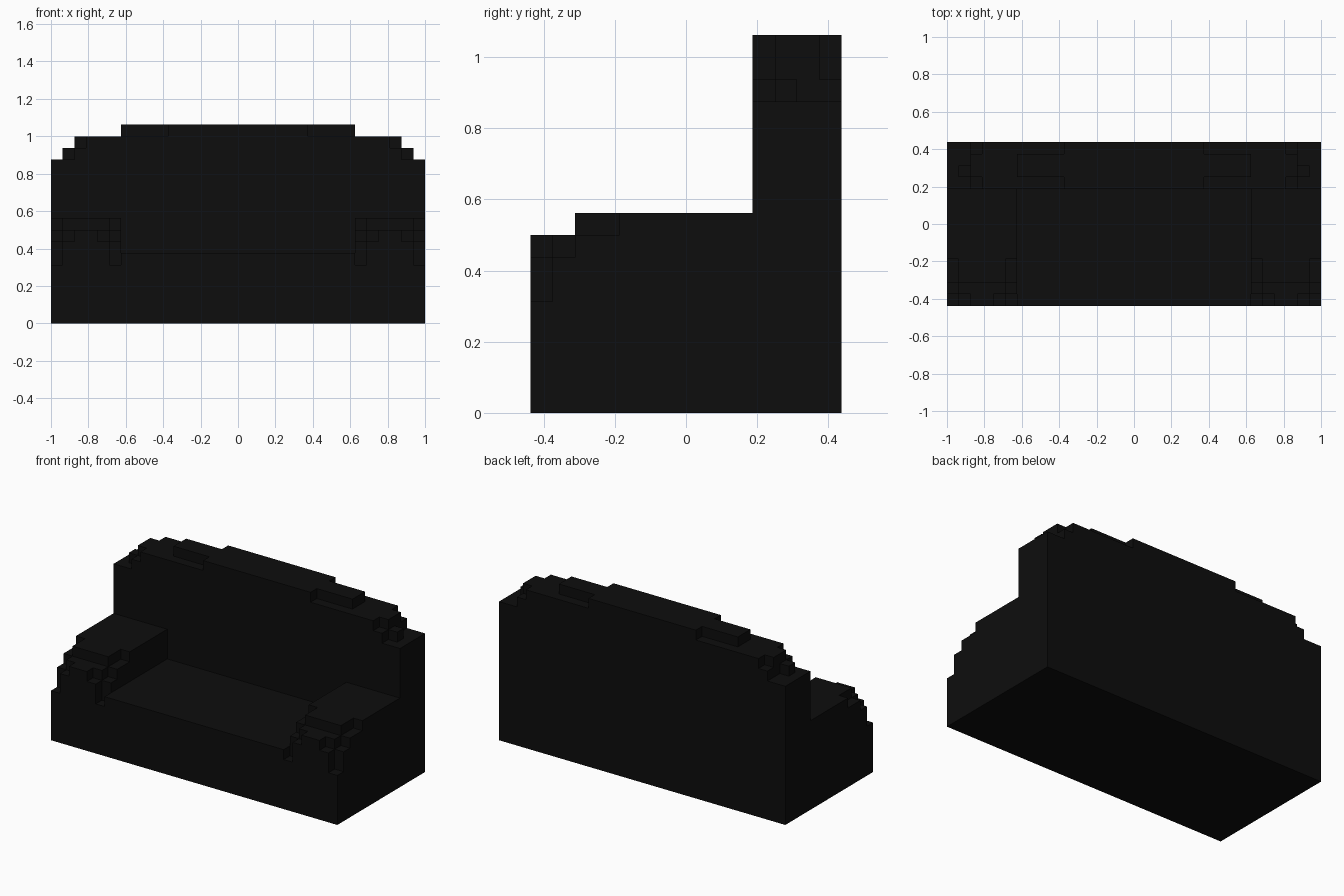
import bpy
import bmesh
from mathutils import Matrix, Vector

U = 1 / 16  # one block of the stepped design

cube = bpy.data.objects.get("Cube")
if cube:
    bpy.data.objects.remove(cube, do_unlink=True)

black = bpy.data.materials.new("black_upholstery")
black.use_nodes = True
colour = (0.004, 0.004, 0.004, 1)
black.diffuse_color = colour
black.node_tree.nodes["Principled BSDF"].inputs["Base Color"].default_value = colour


def blocks(name, boxes, mirrored=False):
    """One object from boxes (x0, x1, y0, y1, z0, z1) counted in blocks."""
    bm = bmesh.new()
    for x0, x1, y0, y1, z0, z1 in boxes:
        low, high = Vector((x0, y0, z0)) * U, Vector((x1, y1, z1)) * U
        place = Matrix.Translation((low + high) / 2) @ Matrix.Diagonal((*(high - low), 1))
        bmesh.ops.create_cube(bm, size=1, matrix=place)
    mesh = bpy.data.meshes.new(name)
    bm.to_mesh(mesh)
    bm.free()
    mesh.materials.append(black)
    obj = bpy.data.objects.new(name, mesh)
    bpy.context.collection.objects.link(obj)
    if mirrored:
        mod = obj.modifiers.new("mirror", 'MIRROR')
        mod.use_mirror_merge = False
    return obj


# Base and seat
blocks("base", [(-16, 16, -7, 3, 0, 5)])
blocks("seat_cushion", [(-10, 10, -7, 3, 5, 6)])

# Backrest
blocks("backrest", [(-16, 16, 3, 7, 0, 14)])

# Rounded crown: (height, half width, front, back)
crown = [
    (14, 14, 3, 4), (14, 15, 4, 5), (14, 14, 5, 7),
    (15, 13, 3, 4), (15, 14, 4, 6), (15, 13, 6, 7),
    (16, 6, 3, 4), (16, 10, 4, 6), (16, 6, 6, 7),
]
blocks("backrest_crown", [(-w, w, y0, y1, z, z + 1) for z, w, y0, y1 in crown])

# Armrests with stepped front corners: (inner, outer, front, back, top)
arm = [
    (10, 16, -3, 3, 9),
    (11, 15, -5, -3, 9),
    (11, 15, -6, -5, 8),
    (12, 14, -7, -6, 8),
]
for side in (10, 15):
    arm += [(side, side + 1, -5, -3, 8), (side, side + 1, -6, -5, 7)]
for side in (11, 14):
    arm.append((side, side + 1, -7, -6, 7))
blocks("armrests", [(x0, x1, y0, y1, 5, z) for x0, x1, y0, y1, z in arm], mirrored=True)
